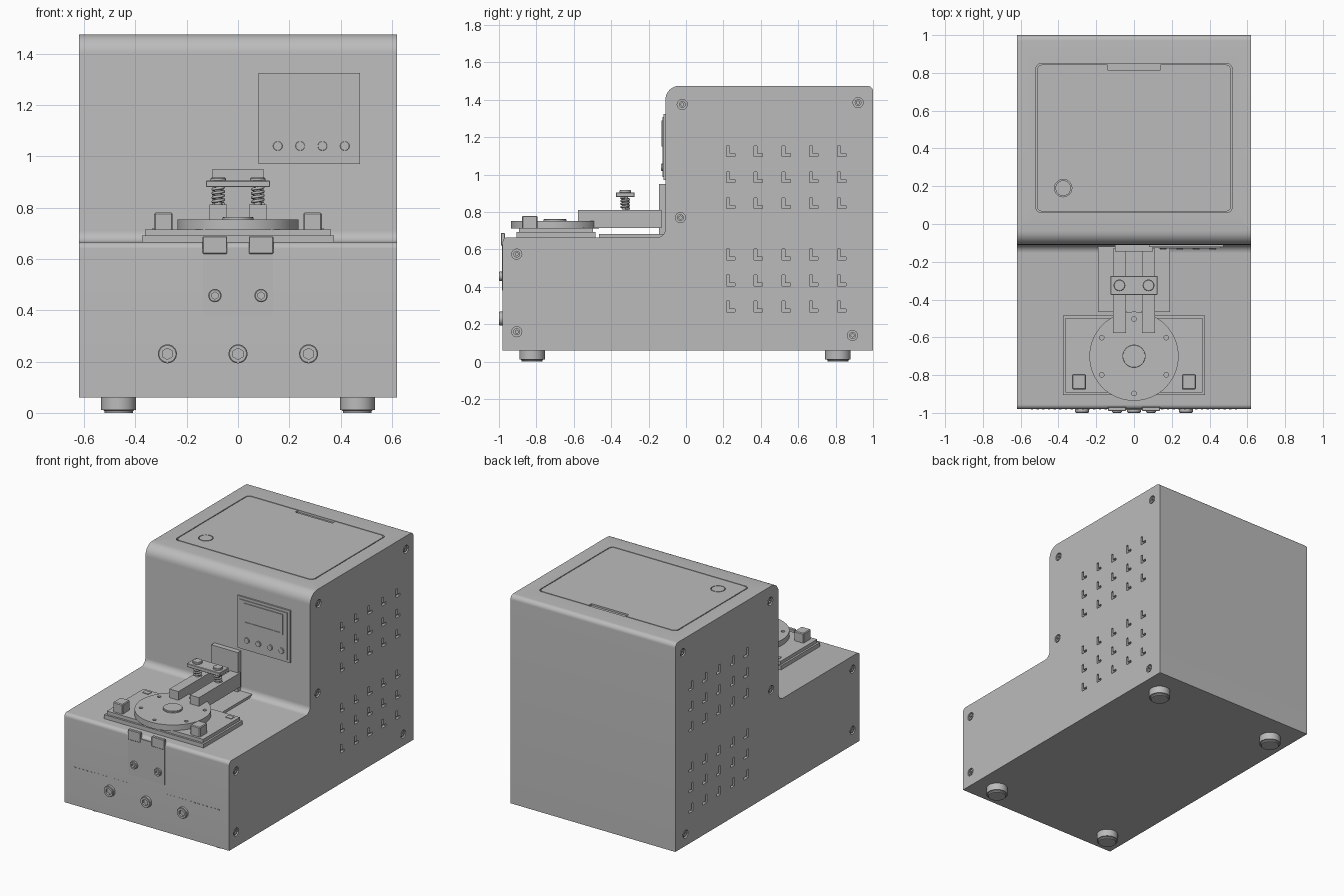
import bpy, bmesh, math
from mathutils import Matrix, Vector

cube = bpy.data.objects.get("Cube")
if cube:
    bpy.data.objects.remove(cube)

grey = bpy.data.materials.new("light grey")
grey.use_nodes = True
grey.diffuse_color = (0.5, 0.5, 0.5, 1)
grey.node_tree.nodes["Principled BSDF"].inputs["Base Color"].default_value = (0.5, 0.5, 0.5, 1)

AXES = {"x": Vector((1, 0, 0)), "-x": Vector((-1, 0, 0)), "-y": Vector((0, -1, 0)),
        "z": Vector((0, 0, 1)), "-z": Vector((0, 0, -1))}


def finish(name, bm, smooth=True):
    bmesh.ops.recalc_face_normals(bm, faces=bm.faces)
    me = bpy.data.meshes.new(name)
    bm.to_mesh(me)
    bm.free()
    ob = bpy.data.objects.new(name, me)
    bpy.context.collection.objects.link(ob)
    me.materials.append(grey)
    if smooth:
        shade(ob)
    return ob


def shade(ob):
    bpy.ops.object.select_all(action="DESELECT")
    ob.select_set(True)
    bpy.context.view_layer.objects.active = ob
    bpy.ops.object.shade_smooth_by_angle(angle=math.radians(30))


def add_box(bm, x, y, z):
    size = Vector((x[1] - x[0], y[1] - y[0], z[1] - z[0]))
    mid = Vector((sum(x), sum(y), sum(z))) / 2
    bmesh.ops.create_cube(bm, size=1, matrix=Matrix.Translation(mid) @ Matrix.Diagonal(size).to_4x4())


def box(name, x, y, z, bevel=0):
    bm = bmesh.new()
    add_box(bm, x, y, z)
    if bevel:
        bmesh.ops.bevel(bm, geom=bm.edges[:], offset=bevel, segments=1, affect="EDGES")
    return finish(name, bm, False)


def add_disc(bm, base, axis, r, h, sides=32):
    turn = AXES[axis].to_track_quat("Z", "Y").to_matrix().to_4x4()
    mat = Matrix.Translation(base) @ turn @ Matrix.Translation((0, 0, h / 2))
    return bmesh.ops.create_cone(bm, cap_ends=True, segments=sides, radius1=r, radius2=r,
                                 depth=h, matrix=mat)["verts"]


def disc(name, base, axis, r, h, sides=32, bevel=0, socket=0):
    """Cylinder from base along axis; optional bevelled rim and sunken socket."""
    bm = bmesh.new()
    add_disc(bm, base, axis, r, h, sides)
    d = AXES[axis]
    bm.normal_update()
    cap = max(bm.faces, key=lambda f: f.calc_center_median().dot(d))
    if bevel:
        bmesh.ops.bevel(bm, geom=cap.edges[:], offset=bevel, segments=3, affect="EDGES")
        bm.normal_update()
        cap = max(bm.faces, key=lambda f: f.calc_center_median().dot(d))
    ob = finish(name, bm)
    if socket:
        cut = bmesh.new()
        add_disc(cut, Vector(base) + d * h * 0.4, axis, socket, h, 6)
        carve(ob, cut)
    return ob


def prism(bm, pts, to3d, lo, hi):
    """Extrude a flat outline between two levels."""
    a = [bm.verts.new(to3d(u, v, lo)) for u, v in pts]
    b = [bm.verts.new(to3d(u, v, hi)) for u, v in pts]
    bm.faces.new(a)
    bm.faces.new(b)
    for i in range(len(a)):
        j = (i + 1) % len(a)
        bm.faces.new((a[i], a[j], b[j], b[i]))


def rounded(corners, n=8):
    """Fillet a closed outline of (u, v, radius) right-angled corners."""
    out = []
    for i, (u, v, r) in enumerate(corners):
        p = Vector((u, v))
        if not r:
            out.append(p)
            continue
        a = (Vector(corners[i - 1][:2]) - p).normalized() * r
        b = (Vector(corners[(i + 1) % len(corners)][:2]) - p).normalized() * r
        for k in range(n + 1):
            t = k / n * math.pi / 2
            out.append(p + a * (1 - math.sin(t)) + b * (1 - math.cos(t)))
    return out


def carve(ob, bm):
    cutter = finish("cutter", bm, False)
    cutter.hide_render = True
    mod = ob.modifiers.new("cut", "BOOLEAN")
    mod.operation, mod.solver, mod.object = "DIFFERENCE", "EXACT", cutter
    bpy.context.view_layer.objects.active = ob
    bpy.ops.object.modifier_apply(modifier=mod.name)
    bpy.data.objects.remove(cutter)
    shade(ob)


def flat(u, v, w):
    return (u, v, w)


def side(u, v, w):
    return (w, u, v)


# Stepped housing
W, FRONT, WALL, DECK, TOP = 0.62, -0.98, -0.11, 0.665, 1.475
bm = bmesh.new()
prism(bm, rounded([(FRONT, 0.06, 0), (1, 0.06, 0), (1, TOP, 0.03), (WALL, TOP, 0.075),
                   (WALL, DECK, 0.045), (FRONT, DECK, 0.025)]), side, -W, W)
housing = finish("housing", bm)

# L-shaped vents and screw recesses on both sides
screws = [(-0.905, 0.575), (-0.905, 0.16), (-0.03, 0.77), (-0.02, 1.375), (0.92, 1.385), (0.89, 0.14)]
cut = bmesh.new()
for s in (-1, 1):
    lo, hi = s * (W - 0.02), s * (W + 0.02)
    for col in range(5):
        y = 0.216 + col * 0.1485
        for row in range(6):
            z = 1.096 - (row % 3) * 0.139 - (row // 3) * 0.552
            ell = [(0, 0), (0.045, 0), (0.045, 0.016), (0.016, 0.016), (0.016, 0.058), (0, 0.058)]
            prism(cut, [(y + u, z + v) for u, v in ell], side, lo, hi)
    for y, z in screws:
        add_disc(cut, (s * (W - 0.015), y, z), "x" if s > 0 else "-x", 0.027, 0.04)
carve(housing, cut)
for s in (-1, 1):
    for y, z in screws:
        disc("side_screw", (s * (W - 0.02), y, z), "x" if s > 0 else "-x", 0.018, 0.017, 24, 0, 0.009)

# Recessed lid outline, refitted lid, lock and finger slot
def lid_outline(d):
    x, y0, y1 = 0.52 - d, 0.06 + d, 0.85 - d
    return rounded([(-x, y0, 0.03), (x, y0, 0.03), (x, y1, 0.03), (-x, y1, 0.03)])


cut = bmesh.new()
prism(cut, lid_outline(0), flat, TOP - 0.015, TOP + 0.02)
carve(housing, cut)
bm = bmesh.new()
prism(bm, lid_outline(0.006), flat, TOP - 0.016, TOP)
lid = finish("lid", bm)
cut = bmesh.new()
add_box(cut, (-0.14, 0.14), (0.815, 0.86), (TOP - 0.012, TOP + 0.02))
add_disc(cut, (-0.375, 0.19, TOP - 0.01), "z", 0.046, 0.03)
carve(lid, cut)
disc("lid_lock", (-0.375, 0.19, TOP - 0.012), "z", 0.041, 0.012)

# Feet
for x in (-0.465, 0.465):
    for y in (-0.823, 0.812):
        disc("foot", (x, y, 0.062), "-z", 0.068, 0.062, 40, 0.012)

# Front fasteners, drop plate, hooks and dashed line
for x in (-0.275, 0, 0.275):
    disc("front_socket", (x, FRONT + 0.005, 0.23), "-y", 0.037, 0.025, 32, 0.004, 0.022)
for x in (-0.09, 0.09):
    disc("front_bolt", (x, FRONT + 0.005, 0.457), "-y", 0.026, 0.025, 32, 0.004, 0.014)
    box("hook", (x - 0.048, x + 0.048), (-0.99, -0.968), (0.62, 0.688), 0.003)
box("drop_plate", (-0.137, 0.137), (FRONT - 0.005, FRONT + 0.005), (0.38, 0.645))
for s in (-1, 1):
    for i in range(14):
        x = s * (0.15 + i * 0.03)
        box("dash", (x - 0.006, x + 0.006), (FRONT - 0.002, FRONT + 0.002), (0.316, 0.321))

# Deck plates and corner blocks
box("slide_plate", (-0.19, 0.19), (-0.465, -0.12), (DECK - 0.005, 0.682))
box("base_plate", (-0.375, 0.375), (-0.905, -0.485), (DECK - 0.005, 0.692))
box("upper_plate", (-0.362, 0.362), (-0.892, -0.497), (0.69, 0.715))
for s in (-1, 1):
    box("corner_block", sorted((s * 0.255, s * 0.327)), (-0.877, -0.795), (0.71, 0.78), 0.005)
    box("plate_window", sorted((s * 0.29, s * 0.335)), (-0.55, -0.515), (0.71, 0.719))

# Round turntable with six small holes and a hub
table = disc("turntable", (0, -0.7, 0.713), "z", 0.236, 0.04, 64)
cut = bmesh.new()
for i in range(6):
    a = math.radians(30 + 60 * i)
    add_disc(cut, (0.197 * math.cos(a), -0.7 + 0.197 * math.sin(a), 0.74), "z", 0.012, 0.03, 16)
carve(table, cut)
disc("hub", (0, -0.7, 0.75), "z", 0.061, 0.014, 40, 0.003)

# Clamp arms, back stop, bridge, sprung bolts
box("back_stop", (-0.1, 0.1), (-0.145, -0.105), (0.675, 0.95))
box("bridge", (-0.125, 0.125), (-0.375, -0.275), (0.88, 0.905), 0.003)
for x in (-0.077, 0.077):
    box("clamp_arm", (x - 0.034, x + 0.034), (-0.578, -0.13), (0.715, 0.812))
    disc("bolt_shaft", (x, -0.325, 0.8), "z", 0.014, 0.09, 16)
    disc("bolt_head", (x, -0.325, 0.9), "z", 0.031, 0.018, 32, 0.004)
    curve = bpy.data.curves.new("spring", "CURVE")
    curve.dimensions, curve.bevel_depth, curve.bevel_resolution = "3D", 0.006, 1
    coil = curve.splines.new("POLY")
    coil.points.add(64)
    for i, p in enumerate(coil.points):
        a = i * math.tau / 16
        p.co = (x + 0.021 * math.cos(a), -0.325 + 0.021 * math.sin(a), 0.815 + i * 0.001, 1)
    spring = bpy.data.objects.new("spring", curve)
    bpy.context.collection.objects.link(spring)
    curve.materials.append(grey)

# Control panel with display and buttons
box("panel_frame", (0.08, 0.475), (-0.121, WALL + 0.005), (0.97, 1.325))
box("panel_face", (0.098, 0.457), (-0.126, -0.115), (0.988, 1.307))
screen = box("display", (0.13, 0.425), (-0.131, -0.12), (1.15, 1.29))
cut = bmesh.new()
add_box(cut, (0.143, 0.412), (-0.15, -0.127), (1.163, 1.277))
carve(screen, cut)
for i in range(4):
    disc("panel_button", (0.155 + i * 0.087, -0.12, 1.04), "-y", 0.02, 0.014, 24, 0.003)
